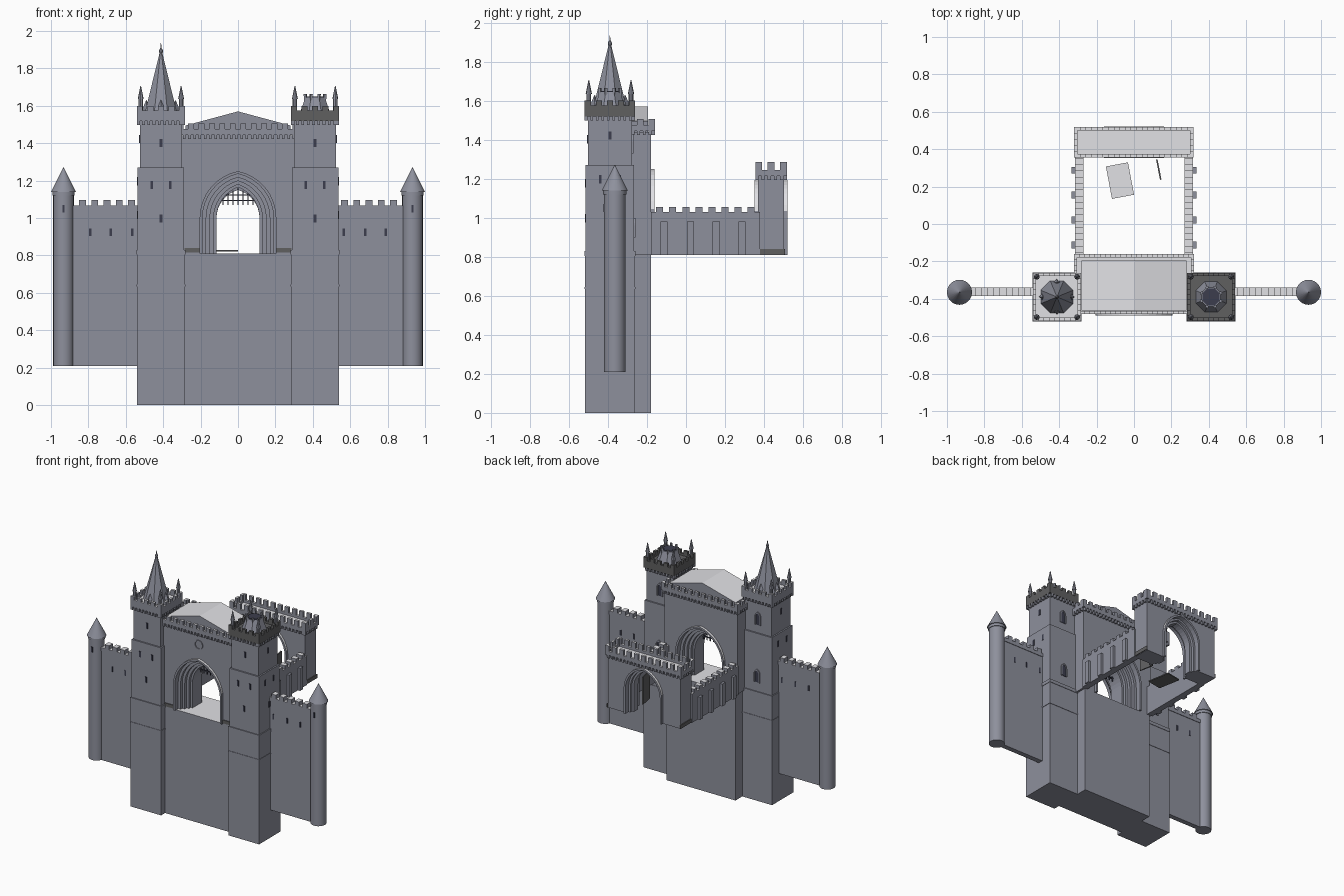
import bpy, bmesh, math
from mathutils import Matrix, Vector

cube = bpy.data.objects.get("Cube")
if cube:
    bpy.data.objects.remove(cube, do_unlink=True)


def material(name, rgb):
    m = bpy.data.materials.new(name)
    m.use_nodes = True
    m.diffuse_color = (*rgb, 1)
    m.node_tree.nodes["Principled BSDF"].inputs["Base Color"].default_value = (*rgb, 1)
    return m


STONE = material("blue_grey_stone", (0.27, 0.28, 0.335))
LIGHT = material("pale_paving", (0.75, 0.75, 0.78))
DARK = material("dark_stone", (0.115, 0.115, 0.118))
SLATE = material("dark_slate", (0.045, 0.048, 0.075))


def finish(name, bm, mat, tops=None, smooth=False):
    """Make the object; faces turned up more than `tops` get the pale colour."""
    bmesh.ops.recalc_face_normals(bm, faces=bm.faces[:])
    bm.normal_update()
    me = bpy.data.meshes.new(name)
    me.materials.append(mat)
    if tops is not None:
        me.materials.append(LIGHT)
        for f in bm.faces:
            f.material_index = int(f.normal.z > tops)
    bm.to_mesh(me)
    bm.free()
    ob = bpy.data.objects.new(name, me)
    bpy.context.collection.objects.link(ob)
    if smooth:
        bpy.ops.object.select_all(action="DESELECT")
        ob.select_set(True)
        bpy.context.view_layer.objects.active = ob
        bpy.ops.object.shade_smooth_by_angle(angle=math.radians(40))
    return ob


def boxes(name, items, mat=STONE, tops=None):
    """One object from boxes given as (x0, x1, y0, y1, z0, z1)."""
    bm = bmesh.new()
    for x0, x1, y0, y1, z0, z1 in items:
        centre = Vector((x0 + x1, y0 + y1, z0 + z1)) / 2
        size = Matrix.Diagonal((x1 - x0, y1 - y0, z1 - z0, 1))
        bmesh.ops.create_cube(bm, size=1, matrix=Matrix.Translation(centre) @ size)
    return finish(name, bm, mat, tops)


def lathe(name, x, y, profile, sides, mat=STONE, smooth=False, turn=0.0):
    """Stacked cones through (radius, z) pairs."""
    bm = bmesh.new()
    for (r0, z0), (r1, z1) in zip(profile, profile[1:]):
        if z1 > z0:
            place = Matrix.Translation((x, y, (z0 + z1) / 2)) @ Matrix.Rotation(turn, 4, "Z")
            bmesh.ops.create_cone(bm, cap_ends=True, segments=sides, radius1=r0,
                                  radius2=r1, depth=z1 - z0, matrix=place)
    finish(name, bm, mat, smooth=smooth)


def prism(bm, pts, y0, y1):
    face = bm.faces.new([bm.verts.new((x, y0, z)) for x, z in pts])
    out = bmesh.ops.extrude_face_region(bm, geom=[face])["geom"]
    bmesh.ops.translate(bm, vec=(0, y1 - y0, 0),
                        verts=[g for g in out if isinstance(g, bmesh.types.BMVert)])


def arch(w, z0, spring, apex, cx=0.0, n=8):
    """Pointed arch outline, from the left foot over the apex to the right foot."""
    h = apex - spring
    r = (w * w + h * h) / (2 * w)
    top = math.asin(h / r) if w <= r else math.pi - math.asin(h / r)
    right = [(w - r + r * math.cos(top * i / n), spring + r * math.sin(top * i / n))
             for i in range(n + 1)]
    right[-1] = (0, apex)
    right.insert(0, (w, z0))
    return [(cx - x, z) for x, z in right] + [(cx + x, z) for x, z in right[-2::-1]]


def battlements(name, x0, x1, y0, y1, z0, z1, z2, mat=STONE, tops=0.5, t=0.018, step=0.055):
    """Corbel row below z0, parapet ring z0..z1 and merlons up to z2."""
    ring = [(x0, x1, y0, y0 + t, z0, z1), (x0, x1, y1 - t, y1, z0, z1),
            (x0, x0 + t, y0, y1, z0, z1), (x1 - t, x1, y0, y1, z0, z1)]
    teeth = []
    for a, b, along_x in ((x0, x1, True), (y0, y1, False)):
        n = max(2, round((b - a) / step))
        p = (b - a) / (n - 0.45)
        for i in range(n):
            s, e = a + i * p, a + (i + 0.55) * p
            sides = ((y0, y0 + t), (y1 - t, y1)) if along_x else ((x0, x0 + t), (x1 - t, x1))
            for c, d in sides:
                ring.append((s, e, c, d, z1, z2) if along_x else (c, d, s, e, z1, z2))
                for f in (s, s + p / 2):
                    g = f + p / 4
                    if g <= b:
                        teeth.append((f, g, c, d, z0 - 0.022, z0) if along_x
                                     else (c, d, f, g, z0 - 0.022, z0))
    boxes(name + "_parapet", ring, mat, tops)
    boxes(name + "_corbels", teeth)


def gate(name, hx, y0, y1, z1, apex, widths, d=0.022, floor=0.81):
    """Block with a stepped pointed tunnel and a raised frame on both faces."""
    def outline(w):
        return arch(w, floor, 1.0, apex + (w - widths[-1]) * 0.95)

    def wall(w):
        return [(-hx, floor)] + outline(w) + [(hx, floor), (hx, z1), (-hx, z1)]
    bm = bmesh.new()
    for i, w in enumerate(widths[:-1]):
        prism(bm, wall(w), y0 + i * d, y0 + (i + 1) * d)
        prism(bm, wall(w), y1 - (i + 1) * d, y1 - i * d)
    inset = d * (len(widths) - 1)
    prism(bm, wall(widths[-1]), y0 + inset, y1 - inset)
    finish(name, bm, STONE, 0.9)
    bm = bmesh.new()
    for a, b in ((y0 - 0.018, y0 + 0.01), (y1 - 0.01, y1 + 0.018)):
        prism(bm, outline(widths[0] + 0.015) + outline(widths[0])[::-1], a, b)
    finish(name + "_arch_frames", bm, STONE, 0.1)


# Main gatehouse on its tall base
boxes("gatehouse_base", [(-0.29, 0.29, -0.47, -0.18, 0, 0.81)], STONE, 0.5)
gate("gatehouse", 0.305, -0.47, -0.18, 1.44, 1.165, (0.19, 0.17, 0.15, 0.13, 0.115))
battlements("gatehouse", -0.322, 0.322, -0.482, -0.16, 1.445, 1.475, 1.505)
bm = bmesh.new()
prism(bm, [(-0.28, 1.43), (0.28, 1.43), (0.28, 1.495), (0, 1.57), (-0.28, 1.495)], -0.462, -0.195)
finish("gatehouse_gable_roof", bm, STONE, 0.5)
boxes("gatehouse_plinth", [(s - 0.04, s + 0.04, -0.476, -0.468, 0.815, 0.84) for s in (-0.245, 0.245)], DARK)
bm = bmesh.new()
circle = [(math.cos(i * math.pi / 8), math.sin(i * math.pi / 8)) for i in range(17)]
prism(bm, [(0.035 * c, 1.355 + 0.035 * s) for c, s in circle]
      + [(0.028 * c, 1.355 + 0.028 * s) for c, s in circle[::-1]], -0.477, -0.468)
finish("gatehouse_round_ornament", bm, STONE)

# Raised portcullis
bars = [(x - 0.003, x + 0.003, -0.333, -0.327, 1.07, 1.16 - abs(x) * 0.5)
        for x in (i * 0.027 for i in range(-3, 4))]
bars += [(-0.11, 0.11, -0.334, -0.326, z, z + 0.006) for z in (1.09, 1.12)]
boxes("portcullis", bars, SLATE)

# Rear gatehouse, with one open and one fallen door leaf
gate("rear_gatehouse", 0.305, 0.37, 0.503, 1.225, 1.15, (0.145, 0.13, 0.115), d=0.02)
battlements("rear_gatehouse", -0.32, 0.318, 0.355, 0.518, 1.215, 1.245, 1.287, step=0.06)
boxes("rear_gatehouse_plinth", [(s * 0.307 - 0.004, s * 0.307 + 0.004, 0.365, 0.508, 0.812, 0.84)
                                for s in (-1, 1)], DARK)
door = boxes("fallen_door", [(-0.06, 0.06, -0.088, 0.088, -0.004, 0.004)], DARK, 0.5)
door.location = (-0.075, 0.232, 0.826)
door.rotation_euler.z = math.radians(10.6)
leaf = boxes("open_door", [(-0.004, 0.004, -0.11, 0, 0, 0.21)], DARK)
leaf.location = (0.122, 0.345, 0.82)
leaf.rotation_euler.z = math.radians(11)

# Courtyard walls with buttresses
for side, s in (("left", 1), ("right", -1)):
    xa, xb = sorted((s * 0.27, s * 0.315))
    items = [(xa, xb, -0.18, 0.38, 0.81, 1.03)]
    items += [(xa, xb, y - 0.018, y + 0.018, 1.03, 1.056)
              for y in (-0.135 + 0.067 * i for i in range(8))]
    boxes(side + "_courtyard_wall", items, STONE, 0.5)
    xa, xb = sorted((s * 0.31, s * 0.333))
    boxes(side + "_courtyard_buttresses", [(xa, xb, y - 0.018, y + 0.018, 0.81, 0.98)
                                           for y in (-0.112, 0.022, 0.155, 0.288)])

# Square towers, curtain walls and round end turrets
for side, s in (("left", 1), ("right", -1)):
    cx, cy = s * 0.412, -0.39
    top_mat, top_rule = (DARK, None) if s > 0 else (STONE, 0.5)
    stages = ((0.128, 0, 0.81), (0.131, 0.635, 0.645), (0.131, 0.805, 0.83),
              (0.124, 0.81, 1.27), (0.113, 1.27, 1.555))
    boxes(side + "_tower", [(cx - h, cx + h, cy - h, cy + h, a, b) for h, a, b in stages])
    boxes(side + "_tower_floor", [(cx - 0.12, cx + 0.12, cy - 0.12, cy + 0.12, 1.53, 1.56)],
          top_mat, top_rule)
    battlements(side + "_tower", cx - 0.129, cx + 0.129, cy - 0.129, cy + 0.129,
                1.52, 1.575, 1.6, top_mat, top_rule, step=0.05)
    for i, (px, py) in enumerate(((-1, -1), (1, -1), (1, 1), (-1, 1))):
        lathe(f"{side}_tower_pinnacle_{i + 1}", cx + px * 0.108, cy + py * 0.108,
              ((0.012, 1.55), (0.012, 1.635), (0.016, 1.635), (0.002, 1.705)), 8)

    # Arrow slits on the front and outer faces
    slits = []
    for off, z, h in ((0, 0.975, 0.124), (-0.05, 1.155, 0.124), (0.05, 1.155, 0.124), (0, 1.38, 0.113)):
        slits.append((cx + off - 0.007, cx + off + 0.007, cy - h - 0.004, cy - h + 0.004, z, z + 0.043))
        fx = cx + s * h
        slits.append((fx - 0.004, fx + 0.004, cy + off - 0.007, cy + off + 0.007, z + 0.02, z + 0.063))
    wall_slits = [(s * x - 0.006, s * x + 0.006, y - 0.003, y + 0.003, 0.905, 0.945)
                  for x in (0.79, 0.68, 0.565) for y in (-0.382, -0.344)]
    turret_slit = [(s * 0.933 - 0.006, s * 0.933 + 0.006, -0.424, -0.416, 1.03, 1.07)]
    boxes(side + "_arrow_slits", slits + wall_slits + turret_slit, SLATE)

    # Arched windows on the back of the tower
    frames, panes = bmesh.new(), bmesh.new()
    for z, y in ((0.9, cy + 0.124), (1.33, cy + 0.113)):
        outer = arch(0.026, z, z + 0.06, z + 0.1, cx, 4)
        inner = arch(0.018, z, z + 0.06, z + 0.09, cx, 4)
        prism(frames, outer + inner[::-1], y - 0.005, y + 0.008)
        prism(panes, inner, y - 0.004, y + 0.002)
    finish(side + "_tower_window_frames", frames, STONE)
    finish(side + "_tower_window_panes", panes, SLATE)

    xa, xb = sorted((s * 0.53, s * 0.9))
    wall = [(xa, xb, -0.382, -0.344, 0.21, 1.04), (xa, xb, -0.386, -0.34, 1.04, 1.067)]
    wall += [(s * x - 0.018, s * x + 0.018, -0.386, -0.34, 1.067, 1.097)
             for x in (0.57 + 0.0655 * i for i in range(5))]
    boxes(side + "_curtain_wall", wall, STONE, 0.5)
    lathe(side + "_turret", s * 0.933, -0.365,
          ((0.055, 0.21), (0.055, 1.12), (0.06, 1.12), (0.06, 1.145)), 24, smooth=True)
    lathe(side + "_turret_roof", s * 0.933, -0.365, ((0.067, 1.14), (0.001, 1.27)), 24, smooth=True)

# Tall spire with dormers and finial on the right tower
EIGHTH = math.pi / 8
lathe("spire", -0.412, -0.39, ((0.095, 1.555), (0.006, 1.89)), 8, turn=EIGHTH)
lathe("spire_finial", -0.412, -0.39, ((0.004, 1.87), (0.011, 1.89), (0.011, 1.895),
                                      (0.003, 1.91), (0.001, 1.935)), 8)
for i in range(4):
    a = i * math.pi / 2
    lathe(f"spire_dormer_{i + 1}", -0.412 + 0.078 * math.cos(a), -0.39 + 0.078 * math.sin(a),
          ((0.018, 1.56), (0.018, 1.59), (0.001, 1.63)), 4, turn=a)

# Cut-off crown on the left tower
lathe("crown", 0.412, -0.39, ((0.09, 1.555), (0.056, 1.645)), 8, turn=EIGHTH)
lathe("crown_top", 0.412, -0.39, ((0.05, 1.64), (0.05, 1.65)), 8, SLATE, turn=EIGHTH)
for i in range(8):
    a = i * math.pi / 4 + EIGHTH
    lathe(f"crown_tooth_{i + 1}", 0.412 + 0.056 * math.cos(a), -0.39 + 0.056 * math.sin(a),
          ((0.008, 1.62), (0.01, 1.664)), 4, turn=a)
